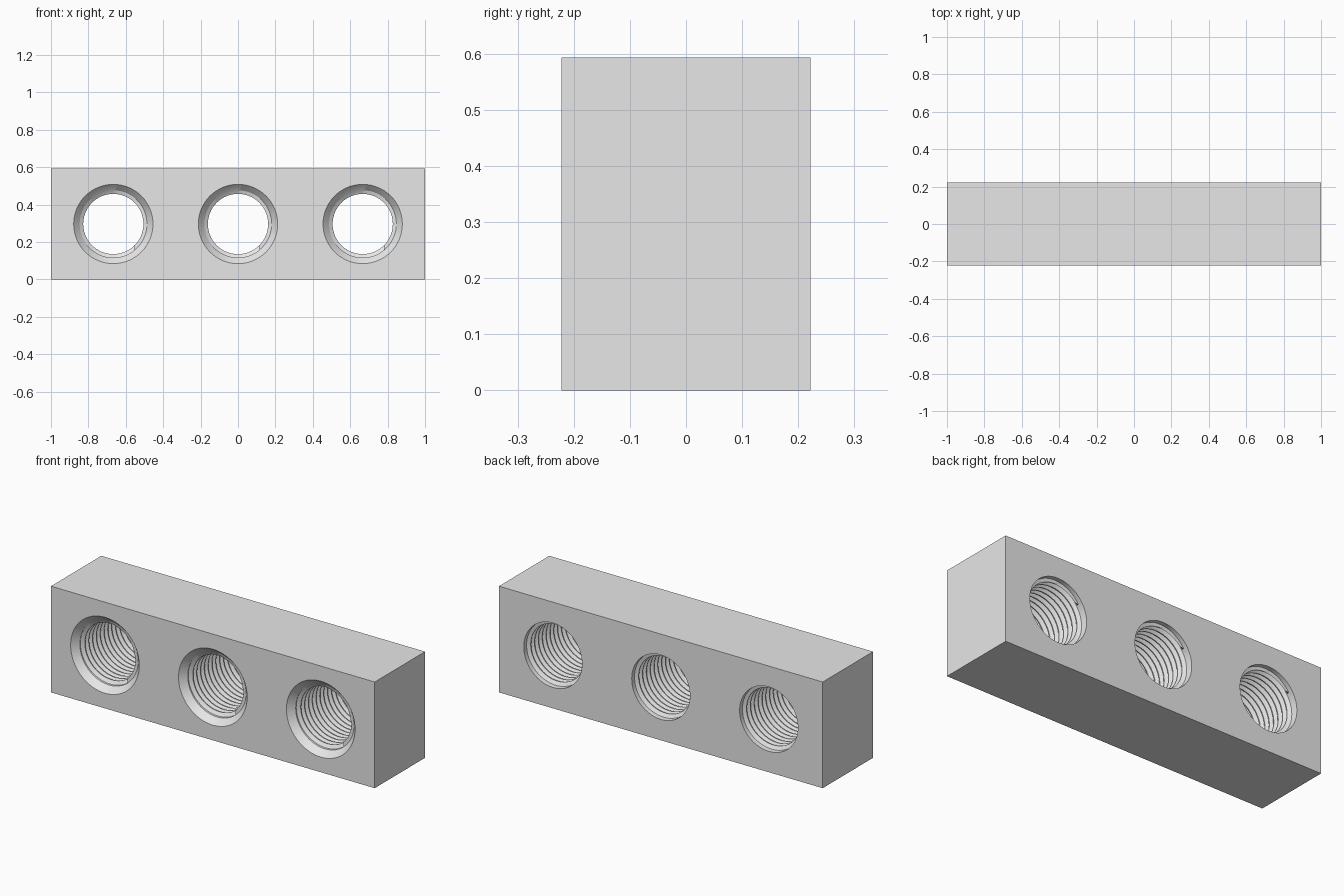
import bpy, bmesh, math

cube = bpy.data.objects.get("Cube")
if cube:
    bpy.data.objects.remove(cube, do_unlink=True)

W, D, H = 1.0, 0.222, 0.593          # half width, half depth, height
SEG = 64                             # sides of each hole
MOUTH, MAJOR, MINOR = 0.212, 0.18, 0.161
PITCH = 0.0336
START, END = -D + 0.036, D - 0.025   # threaded length
# one thread turn: (fraction of pitch, radius)
TOOTH = [(0, MINOR), (0.14, MINOR), (0.5, MAJOR), (0.64, MAJOR)]

grey = bpy.data.materials.new("plain grey")
grey.use_nodes = True
grey.diffuse_color = (0.8, 0.8, 0.8, 1)
grey.node_tree.nodes["Principled BSDF"].inputs["Base Color"].default_value = grey.diffuse_color

bm = bmesh.new()


def threaded_hole(cx):
    """Countersunk mouth, helical thread and plain exit, along y."""
    cz = H / 2
    turns = math.ceil((END - START) / PITCH) + 1
    rows = [lambda t: (-D, MOUTH), lambda t: (START, MAJOR)]
    for n in range(-1, turns):
        for frac, radius in TOOTH:
            def thread(t, n=n, frac=frac, radius=radius):
                y = START + (n + frac + t) * PITCH
                if y <= START or y >= END:
                    return (min(max(y, START), END), MAJOR)
                return (y, radius)
            rows.append(thread)
    rows += [lambda t: (END, MAJOR), lambda t: (D, MAJOR)]
    grid = []
    for row in rows:
        ring = []
        for j in range(SEG + 1):
            y, r = row(j / SEG)
            a = 2 * math.pi * (j % SEG) / SEG
            ring.append(bm.verts.new((cx + r * math.cos(a), y, cz + r * math.sin(a))))
        grid.append(ring)
    for a, b in zip(grid, grid[1:]):
        for j in range(SEG):
            bm.faces.new((a[j], a[j + 1], b[j + 1], b[j]))


for x in (-2 / 3, 0, 2 / 3):
    threaded_hole(x)

# outer walls of the block
corners = [(-W, 0), (W, 0), (W, H), (-W, H)]
front = [bm.verts.new((x, -D, z)) for x, z in corners]
back = [bm.verts.new((x, D, z)) for x, z in corners]
for i in range(4):
    k = (i + 1) % 4
    bm.faces.new((front[i], front[k], back[k], back[i]))

# close the helix seam and the collapsed thread ends
bmesh.ops.remove_doubles(bm, verts=bm.verts[:], dist=0.00001)

# front and back faces around the holes
for y in (-D, D):
    rim = [e for e in bm.edges
           if e.is_boundary and all(abs(v.co.y - y) < 0.0001 for v in e.verts)]
    bmesh.ops.triangle_fill(bm, edges=rim, use_beauty=True, normal=(0, 1 if y > 0 else -1, 0))
bmesh.ops.recalc_face_normals(bm, faces=bm.faces[:])

mesh = bpy.data.meshes.new("threaded_block")
bm.to_mesh(mesh)
bm.free()
mesh.materials.append(grey)
block = bpy.data.objects.new("threaded_block", mesh)
bpy.context.collection.objects.link(block)
bpy.ops.object.select_all(action='DESELECT')
block.select_set(True)
bpy.context.view_layer.objects.active = block
bpy.ops.object.shade_smooth_by_angle(angle=math.radians(25))
